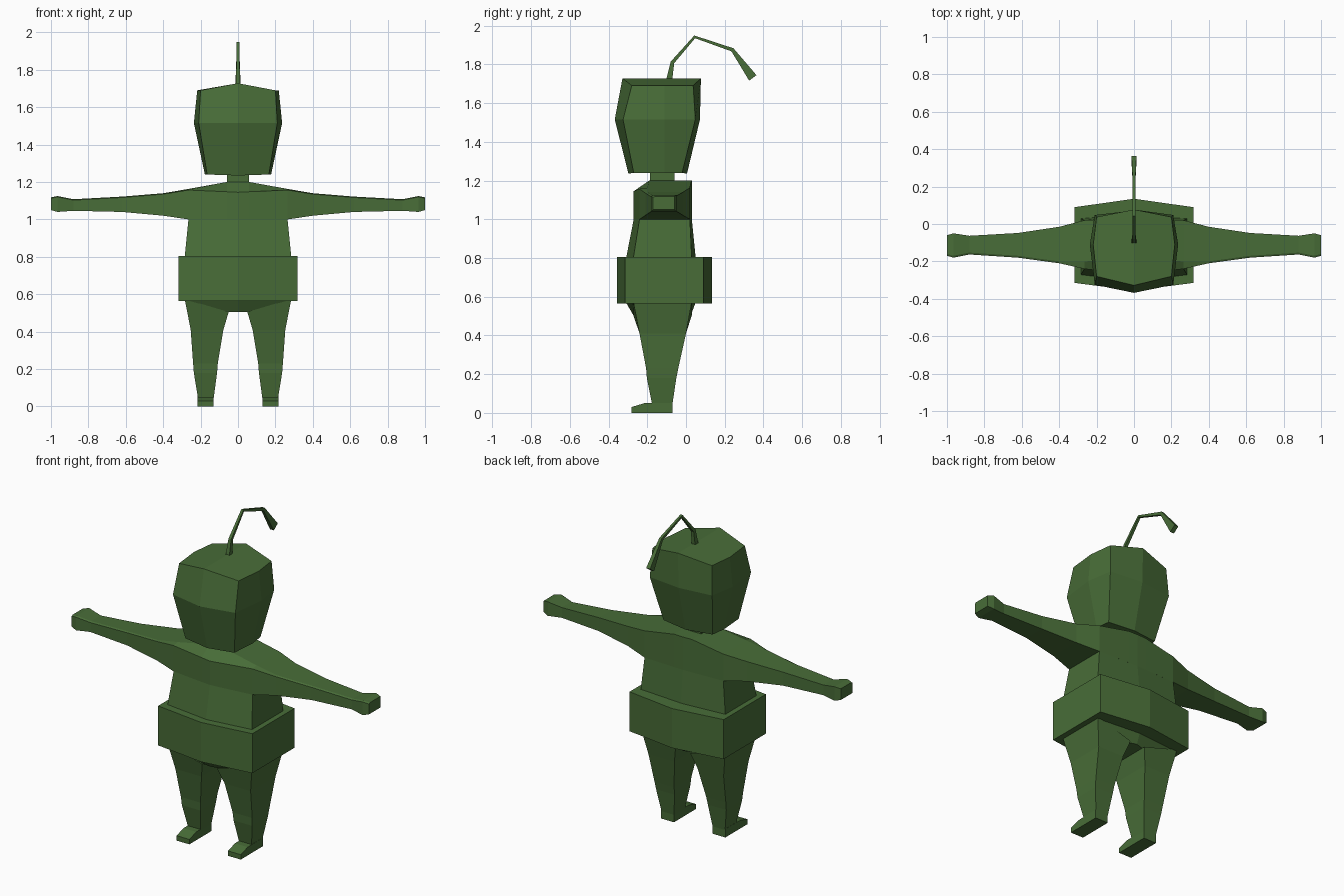
import bpy
import bmesh

if "Cube" in bpy.data.objects:
    bpy.data.objects.remove(bpy.data.objects["Cube"], do_unlink=True)

GREEN = (0.065, 0.152, 0.039, 1.0)
green = bpy.data.materials.new("leaf_green")
green.use_nodes = True
green.diffuse_color = GREEN
bsdf = green.node_tree.nodes["Principled BSDF"]
bsdf.inputs["Base Color"].default_value = GREEN
bsdf.inputs["Roughness"].default_value = 0.8


def loft(name, rings):
    """Skin a list of equal-length point rings and cap both ends."""
    bm = bmesh.new()
    loops = [[bm.verts.new(p) for p in ring] for ring in rings]
    for a, b in zip(loops, loops[1:]):
        for i in range(len(a)):
            j = (i + 1) % len(a)
            bm.faces.new((a[i], a[j], b[j], b[i]))
    bm.faces.new(loops[0])
    bm.faces.new(loops[-1])
    bmesh.ops.recalc_face_normals(bm, faces=bm.faces)
    mesh = bpy.data.meshes.new(name)
    bm.to_mesh(mesh)
    bm.free()
    mesh.materials.append(green)
    obj = bpy.data.objects.new(name, mesh)
    bpy.context.collection.objects.link(obj)
    return obj


def hexagon(z, half, front, front_corner, back_corner, back):
    """Level ring with a centre ridge at the front and the back."""
    return [(0, front, z), (half, front_corner, z), (half, back_corner, z),
            (0, back, z), (-half, back_corner, z), (-half, front_corner, z)]


def box_ring(x0, x1, y0, y1, z0, z1=None):
    """Four-sided ring; the x1 side may sit at another height."""
    z1 = z0 if z1 is None else z1
    return [(x0, y0, z0), (x1, y0, z1), (x1, y1, z1), (x0, y1, z0)]


def head_ring(z, z_side, corner, side, front, front_corner, back_corner, back):
    """Eight-sided ring with bowed sides and a raised centre line."""
    mid = -0.11
    half = [(corner, front_corner, z_side), (side, mid, z_side),
            (corner, back_corner, z_side)]
    other = [(-x, y, h) for x, y, h in reversed(half)]
    return [(0, front, z)] + half + [(0, back, z)] + other


# Head, with a ridged crown folded along the centre line
head = loft("head", [
    head_ring(1.235, 1.24, 0.165, 0.177, -0.297, -0.27, -0.02, 0.005),
    head_ring(1.515, 1.515, 0.21, 0.236, -0.368, -0.325, 0.048, 0.072),
    head_ring(1.728, 1.69, 0.2, 0.218, -0.328, -0.28, 0.037, 0.077),
])
bm = bmesh.new()
bm.from_mesh(head.data)
bm.verts.ensure_lookup_table()
bmesh.ops.connect_verts(bm, verts=[bm.verts[16], bm.verts[20]])
bm.to_mesh(head.data)
bm.free()

# Neck
loft("neck", [box_ring(-0.06, 0.06, -0.185, -0.06, z) for z in (1.17, 1.26)])

# Antenna: (y, z, half width, half thickness along y, along z)
stalk = [(-0.09, 1.70, 0.013, 0.016, -0.004),
         (-0.07, 1.81, 0.009, 0.009, -0.004),
         (0.045, 1.942, 0.007, 0.002, -0.007),
         (0.24, 1.875, 0.008, -0.005, -0.008),
         (0.345, 1.73, 0.013, -0.019, -0.014)]
loft("antenna", [[(-w, y - dy, z - dz), (w, y - dy, z - dz),
                  (w, y + dy, z + dz), (-w, y + dy, z + dz)]
                 for y, z, w, dy, dz in stalk])


def arm_ring(x, y0, y1, z0, z1):
    """Boxy arm section with a thin bevel on the upper front edge."""
    return (x, [(y0, z0), (y0, z1 - 0.005), (y0 + 0.01, z1), (y1, z1), (y1, z0)])


# Chest and both arms, lofted sideways
half_span = [
    (0.06, [(-0.264, 1.0), (-0.264, 1.148), (-0.19, 1.2), (0.028, 1.2), (0.028, 1.0)]),
    (0.265, [(-0.24, 1.0), (-0.24, 1.157), (-0.2, 1.163), (0.02, 1.163), (0.02, 1.0)]),
    arm_ring(0.4, -0.21, -0.015, 1.02, 1.14),
    arm_ring(0.62, -0.18, -0.048, 1.04, 1.122),
    arm_ring(0.88, -0.163, -0.063, 1.046, 1.108),
    arm_ring(0.965, -0.18, -0.05, 1.04, 1.125),
    arm_ring(1.0, -0.17, -0.06, 1.05, 1.118),
]
centre = [(0, [(-0.27, 1.0), (-0.27, 1.145), (-0.19, 1.2), (0.03, 1.2), (0.03, 1.0)])]
span = [(-x, prof) for x, prof in reversed(half_span)] + centre + half_span
loft("chest_and_arms", [[(x, y, z) for y, z in prof] for x, prof in span])

# Waist
loft("waist", [hexagon(0.78, 0.287, -0.313, -0.275, 0.03, 0.052),
               hexagon(1.0, 0.265, -0.27, -0.24, 0.02, 0.03)])

# Wide belt
loft("belt", [hexagon(z, 0.317, -0.356, -0.315, 0.09, 0.135)
              for z in (0.565, 0.805)])

# Pelvis tapering to the crotch
loft("pelvis", [hexagon(0.57, 0.28, -0.31, -0.275, 0.025, 0.05),
                hexagon(0.505, 0.052, -0.272, -0.262, 0.01, 0.025)])

# Legs and feet
for side, label in ((1, "left"), (-1, "right")):
    loft(label + "_leg", [
        box_ring(side * 0.05, side * 0.285, -0.272, 0.03, 0.505, 0.575),
        box_ring(side * 0.078, side * 0.253, -0.24, 0.0, 0.41),
        box_ring(side * 0.108, side * 0.24, -0.206, -0.04, 0.23),
        box_ring(side * 0.112, side * 0.236, -0.202, -0.05, 0.18),
        box_ring(side * 0.13, side * 0.214, -0.175, -0.07, 0.045),
    ])
    sole = [(-0.282, 0), (-0.07, 0), (-0.07, 0.052), (-0.215, 0.05), (-0.282, 0.03)]
    loft(label + "_foot", [[(side * x, y, z) for y, z in sole]
                           for x in (0.13, 0.216)])
